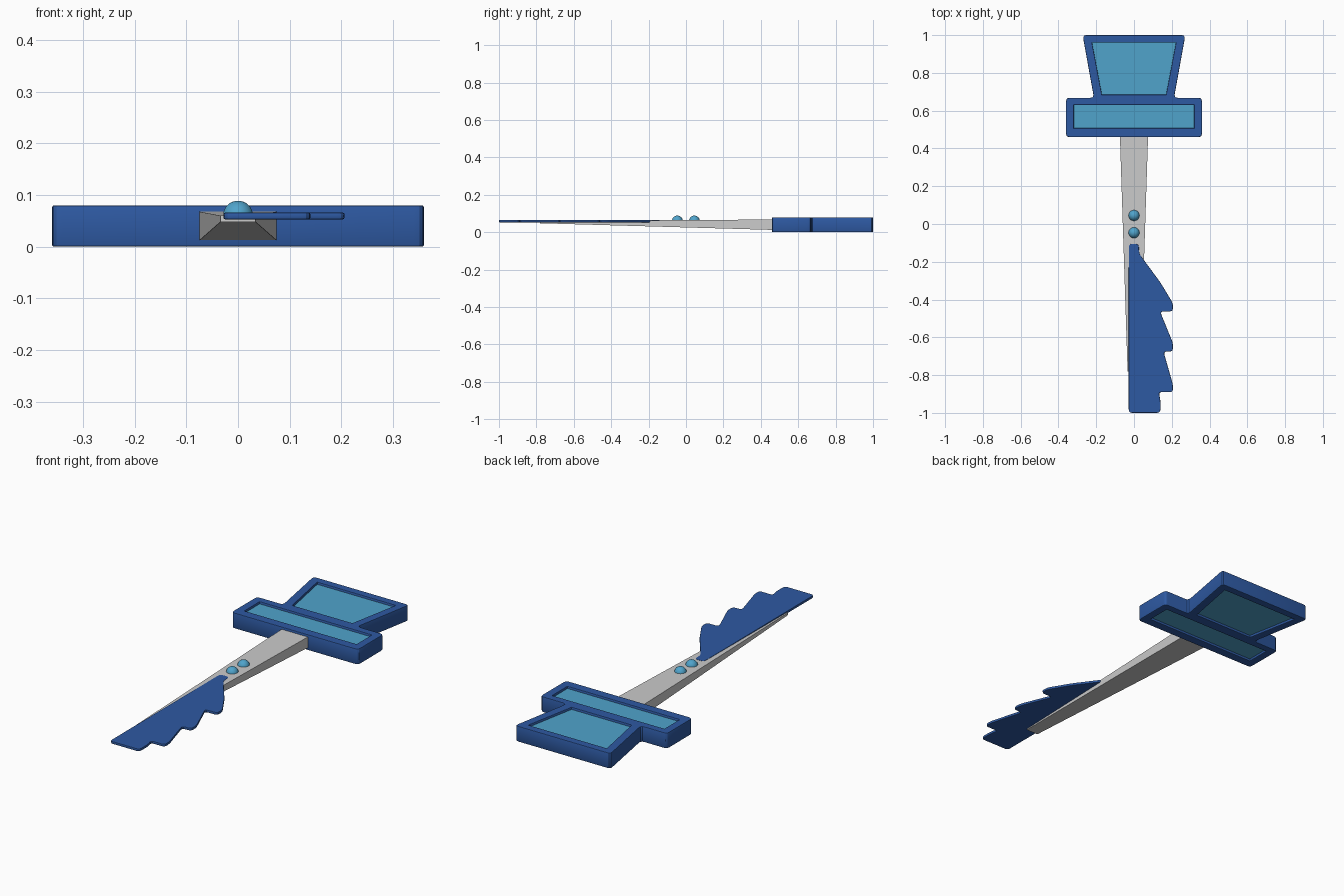
import bpy, bmesh
from math import radians
from mathutils import Vector

if "Cube" in bpy.data.objects:
    bpy.data.objects.remove(bpy.data.objects["Cube"])


def material(name, color):
    m = bpy.data.materials.new(name)
    m.diffuse_color = color
    m.use_nodes = True
    m.node_tree.nodes["Principled BSDF"].inputs["Base Color"].default_value = m.diffuse_color
    return m


BLUE = material("deep_blue", (0.027, 0.1, 0.36, 1))
CYAN = material("light_blue", (0.08, 0.37, 0.6, 1))


def rounded(points, r, steps=3):
    """Replace each corner of a closed outline with a small curve."""
    out = []
    for i, p in enumerate(points):
        p = Vector(p)
        a, b = Vector(points[i - 1]) - p, Vector(points[(i + 1) % len(points)]) - p
        d = min(r, a.length * 0.4, b.length * 0.4)
        a, b = p + a.normalized() * d, p + b.normalized() * d
        for k in range(steps + 1):
            t = k / steps
            out.append(a * (1 - t) ** 2 + p * (2 * t * (1 - t)) + b * t ** 2)
    return out


def plate(name, outlines, z0, z1, bevel, mat):
    """Bevelled flat plate; outlines after the first are holes."""
    cu = bpy.data.curves.new(name, 'CURVE')
    cu.dimensions = '2D'
    cu.fill_mode = 'BOTH'
    cu.extrude = (z1 - z0) / 2 - bevel
    cu.bevel_depth = bevel
    cu.bevel_resolution = 1
    cu.offset = -bevel
    for pts in outlines:
        s = cu.splines.new('POLY')
        s.points.add(len(pts) - 1)
        for sp, p in zip(s.points, pts):
            sp.co = (p[0], p[1], 0, 1)
        s.use_cyclic_u = True
    ob = bpy.data.objects.new(name, cu)
    ob.location.z = (z0 + z1) / 2
    bpy.context.collection.objects.link(ob)
    bpy.ops.object.select_all(action='DESELECT')
    ob.select_set(True)
    bpy.context.view_layer.objects.active = ob
    bpy.ops.object.convert(target='MESH')
    ob = bpy.context.object
    ob.data.materials.clear()
    ob.data.materials.append(mat)
    bpy.ops.object.shade_smooth_by_angle(angle=radians(30))
    return ob


def mirrored(right):
    """Close a right-hand half outline across x = 0."""
    return right + [(-x, y) for x, y in reversed(right)]


def loft(name, sections, mat=None):
    """Box between rectangular sections (half width, y, z low, z high)."""
    bm = bmesh.new()
    rings = [[bm.verts.new(c) for c in ((-w, y, a), (w, y, a), (w, y, b), (-w, y, b))]
             for w, y, a, b in sections]
    bm.faces.new(rings[0])
    bm.faces.new(rings[-1][::-1])
    for r, s in zip(rings, rings[1:]):
        for i in range(4):
            j = (i + 1) % 4
            bm.faces.new((r[i], s[i], s[j], r[j]))
    bmesh.ops.recalc_face_normals(bm, faces=bm.faces)
    me = bpy.data.meshes.new(name)
    bm.to_mesh(me)
    bm.free()
    ob = bpy.data.objects.new(name, me)
    bpy.context.collection.objects.link(ob)
    if mat:
        me.materials.append(mat)


# Handle frame: crossbar and flared grip with two windows
outer = mirrored([(0.36, 0.46), (0.36, 0.668), (0.212, 0.668), (0.272, 1.0)])
bar_window = mirrored([(0.318, 0.507), (0.318, 0.63)])
grip_window = mirrored([(0.17, 0.685), (0.222, 0.96)])
plate("handle_frame", [rounded(outer, 0.02), bar_window, grip_window], 0, 0.08, 0.004, BLUE)

# Recessed window panels
loft("crossbar_panel", [(0.324, 0.501, 0.012, 0.068), (0.324, 0.636, 0.012, 0.068)], CYAN)
loft("grip_panel", [(0.176, 0.679, 0.012, 0.068), (0.228, 0.966, 0.012, 0.068)], CYAN)

# Tapered shaft
loft("shaft", [(0.034, -0.78, 0.048, 0.06), (0.075, 0.48, 0.012, 0.068)])

# Toothed blade
blade = [(-0.028, -1.0), (0.14, -1.0), (0.14, -0.93), (0.13, -0.89), (0.206, -0.89),
         (0.206, -0.85), (0.156, -0.675), (0.206, -0.675), (0.206, -0.63), (0.138, -0.463),
         (0.206, -0.463), (0.206, -0.42), (0.14, -0.31), (0.026, -0.155), (0.026, -0.105),
         (-0.028, -0.105)]
plate("blade", [rounded(blade, 0.018)], 0.053, 0.066, 0.003, BLUE)

# Studs on the shaft
for i, y in enumerate((-0.046, 0.045)):
    bpy.ops.mesh.primitive_uv_sphere_add(segments=32, ring_count=16, radius=0.029,
                                         location=(0, y, 0.06))
    stud = bpy.context.object
    stud.name = f"stud_{i + 1}"
    stud.data.materials.append(CYAN)
    bpy.ops.object.shade_smooth()
